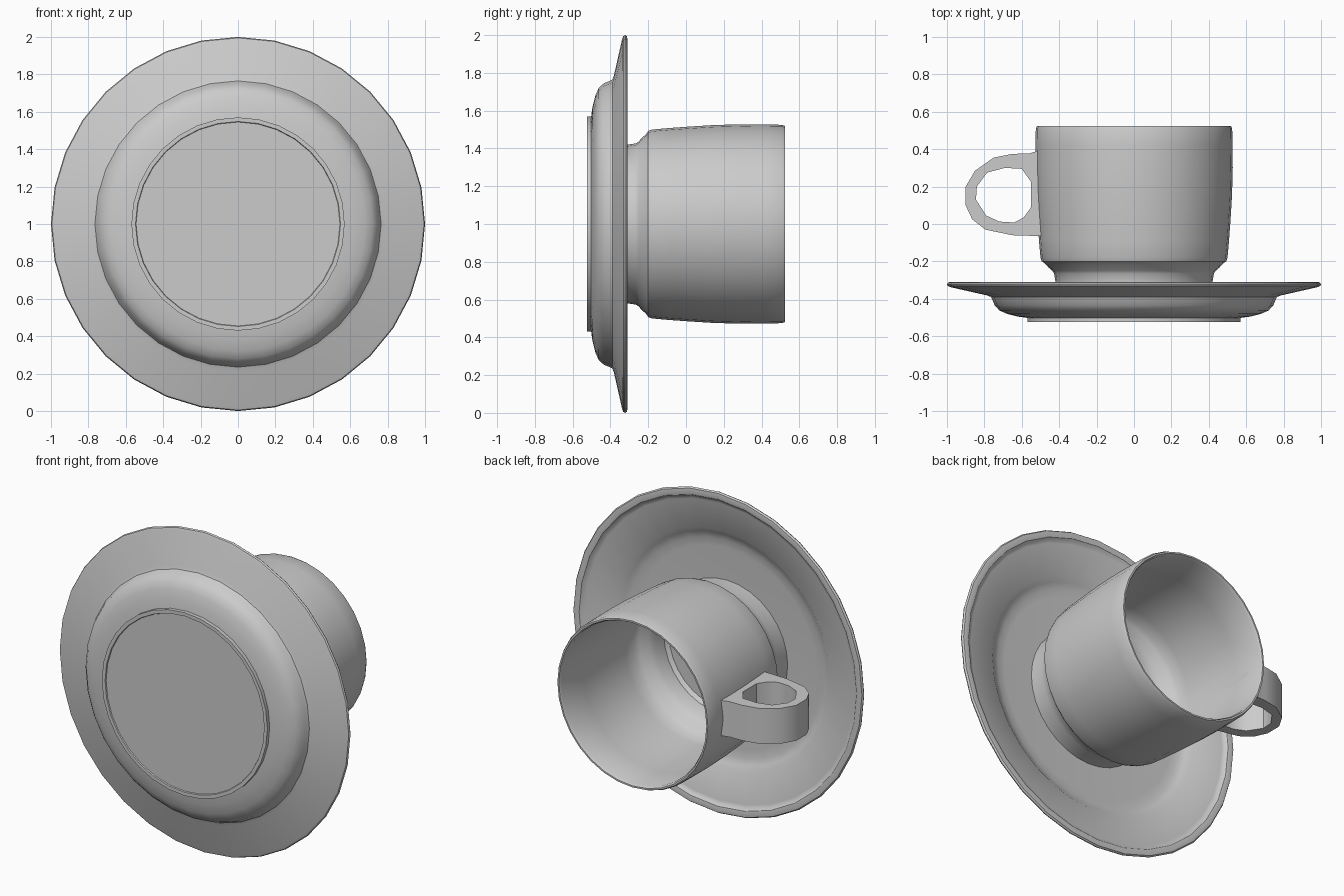
import bpy, bmesh, math

if "Cube" in bpy.data.objects:
    bpy.data.objects.remove(bpy.data.objects["Cube"])

SIDES = 32
grey = bpy.data.materials.new("china grey")
grey.diffuse_color = (0.6, 0.6, 0.6, 1)
grey.use_nodes = True
grey.node_tree.nodes["Principled BSDF"].inputs["Base Color"].default_value = grey.diffuse_color


def finish(obj, angle):
    obj.data.materials.append(grey)
    bpy.ops.object.select_all(action='DESELECT')
    obj.select_set(True)
    bpy.context.view_layer.objects.active = obj
    bpy.ops.object.shade_smooth_by_angle(angle=math.radians(angle))


def turned(name, profile, angle=35):
    """Revolve (radius, y) points about the horizontal y axis at z = 1."""
    bm = bmesh.new()
    rings = []
    for r, y in profile:
        if r == 0:
            rings.append([bm.verts.new((0, y, 1))] * SIDES)
        else:
            rings.append([bm.verts.new((r * math.sin(t), y, 1 + r * math.cos(t)))
                          for t in (2 * math.pi * i / SIDES for i in range(SIDES))])
    for a, b in zip(rings, rings[1:]):
        for i in range(SIDES):
            j = (i + 1) % SIDES
            corners = list(dict.fromkeys((a[i], a[j], b[j], b[i])))
            bm.faces.new(corners)
    bmesh.ops.recalc_face_normals(bm, faces=bm.faces)
    mesh = bpy.data.meshes.new(name)
    bm.to_mesh(mesh)
    bm.free()
    obj = bpy.data.objects.new(name, mesh)
    bpy.context.collection.objects.link(obj)
    finish(obj, angle)


# Saucer: foot ring, rounded belly, flared brim, stepped lip and shallow well
turned("saucer", [
    (0, -.518), (.545, -.518), (.548, -.525), (.57, -.525), (.57, -.502),
    (.62, -.495), (.68, -.48), (.72, -.462), (.745, -.435), (.755, -.41),
    (.765, -.39), (.785, -.382), (.98, -.338), (.995, -.332), (1, -.322),
    (.993, -.312), (.975, -.31), (.955, -.313), (.94, -.328), (.925, -.332),
    (.74, -.362), (.71, -.385), (.67, -.398), (.62, -.402), (0, -.402)])

# Cup: foot, shoulder, gently bulging wall, rounded lip and hollow inside
turned("cup", [
    (0, -.40), (.42, -.40), (.42, -.31), (.427, -.265), (.437, -.25),
    (.455, -.235), (.475, -.212), (.493, -.2), (.5, -.18), (.508, -.09),
    (.516, .02), (.524, .15), (.528, .3), (.527, .42), (.525, .51),
    (.518, .525), (.508, .525), (.5, .51), (.502, .3), (.498, .15),
    (.49, .02), (.482, -.09), (.474, -.165), (.455, -.19), (.42, -.225),
    (.40, -.26), (.39, -.34), (.37, -.36), (0, -.36)])

# Handle: flat loop with a round opening, extruded across the cup's side
outer = [(-.50, .4), (-.525, .388), (-.56, .377), (-.65, .375), (-.75, .355),
         (-.85, .285), (-.9, .2), (-.9, .1), (-.865, .025), (-.795, -.03),
         (-.65, -.06), (-.495, -.065)]
hole = [(-.69, .3), (-.6, .295), (-.55, .225), (-.55, .09), (-.59, .035),
        (-.64, .008), (-.72, .013), (-.79, .045), (-.845, .13), (-.84, .2),
        (-.785, .275)]
curve = bpy.data.curves.new("handle", 'CURVE')
curve.dimensions = '2D'
curve.fill_mode = 'BOTH'
curve.extrude = .11
for loop in (outer, hole):
    spline = curve.splines.new('POLY')
    spline.points.add(len(loop) - 1)
    for point, (x, y) in zip(spline.points, loop):
        point.co = (x, y, 0, 1)
    spline.use_cyclic_u = True
handle = bpy.data.objects.new("handle", curve)
handle.location.z = 1
bpy.context.collection.objects.link(handle)
bpy.ops.object.select_all(action='DESELECT')
handle.select_set(True)
bpy.context.view_layer.objects.active = handle
bpy.ops.object.convert(target='MESH')
finish(bpy.context.object, 35)
